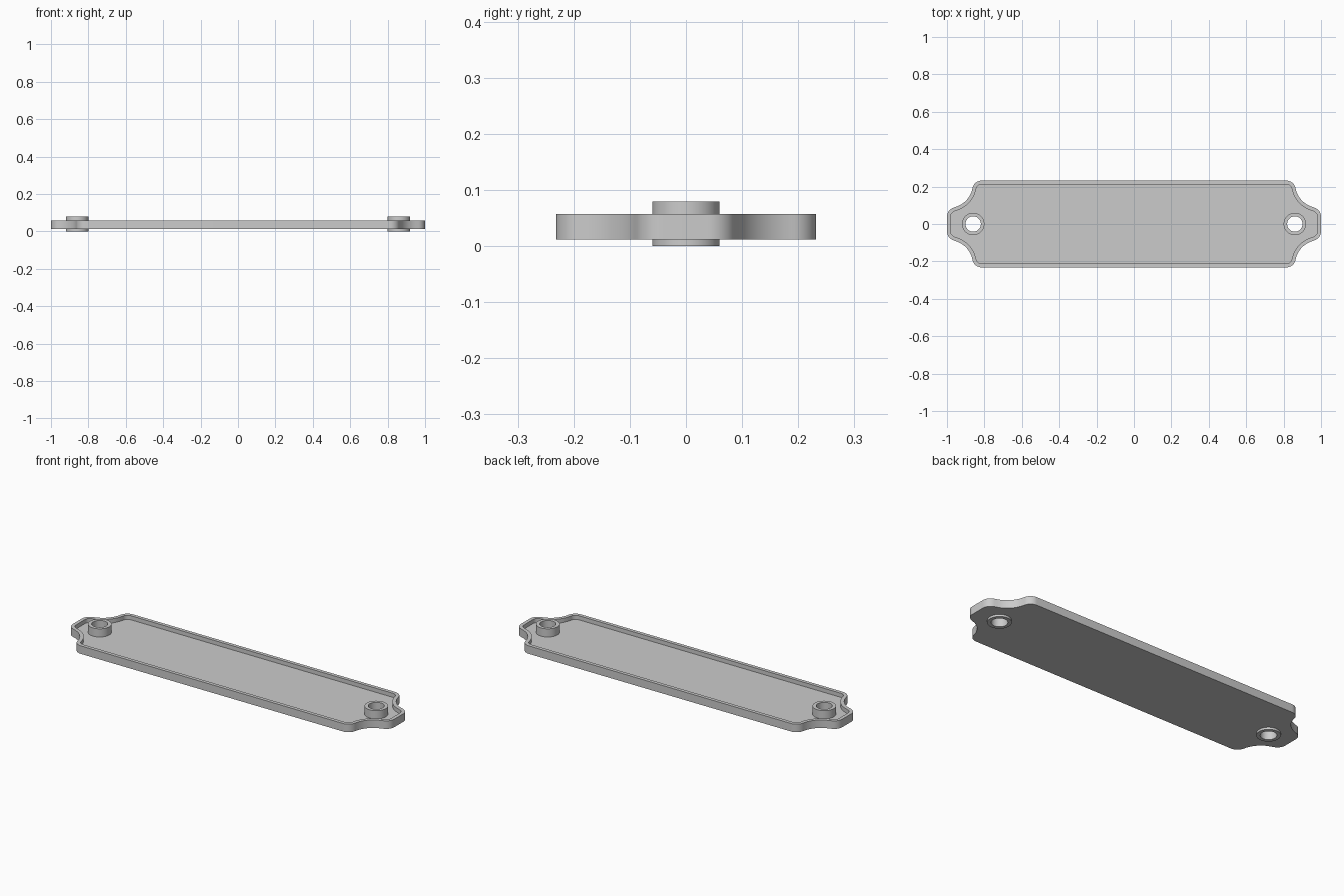
import bpy, bmesh, math
from mathutils import Vector

if "Cube" in bpy.data.objects:
    bpy.data.objects.remove(bpy.data.objects["Cube"])

BOSS_X, BOSS_R, HOLE_R = 0.86, 0.06, 0.041
Z_BOTTOM, Z_FLOOR, Z_RIM, RIM_WIDTH = 0.012, 0.034, 0.057, 0.02


def rounded(corners, steps=10):
    """Closed 2D outline from (x, y, radius) corners, each replaced by an arc."""
    pts = []
    for i, (x, y, r) in enumerate(corners):
        p = Vector((x, y))
        a = (Vector(corners[i - 1][:2]) - p).normalized()
        b = (Vector(corners[(i + 1) % len(corners)][:2]) - p).normalized()
        half = a.angle(b) / 2
        centre = p + (a + b).normalized() * r / math.sin(half)
        start = p + a * r / math.tan(half) - centre
        end = p + b * r / math.tan(half) - centre
        sweep = math.atan2(start.cross(end), start.dot(end))
        for k in range(steps + 1):
            t = sweep * k / steps
            c, s = math.cos(t), math.sin(t)
            pts.append(centre + Vector((start.x * c - start.y * s, start.x * s + start.y * c)))
    return pts


def inset(pts, d):
    """Move a counter-clockwise outline inward by d."""
    out = []
    for i, p in enumerate(pts):
        e1 = (p - pts[i - 1]).normalized()
        e2 = (pts[(i + 1) % len(pts)] - p).normalized()
        n1, n2 = Vector((-e1.y, e1.x)), Vector((-e2.y, e2.x))
        out.append(p + (n1 + n2) * d / (1 + n1.dot(n2)))
    return out


def circle(r, n=48):
    return [Vector((r * math.cos(2 * math.pi * k / n), r * math.sin(2 * math.pi * k / n)))
            for k in range(n)]


def loft(name, loops, closed=False, x=0):
    """Skin (outline, z) loops; cap the ends, or join last to first when closed."""
    bm = bmesh.new()
    rings = [[bm.verts.new((p.x, p.y, z)) for p in pts] for pts, z in loops]
    pairs = list(zip(rings, rings[1:]))
    if closed:
        pairs.append((rings[-1], rings[0]))
    else:
        bm.faces.new(rings[0][::-1])
        bm.faces.new(rings[-1])
    for a, b in pairs:
        for i in range(len(a)):
            j = (i + 1) % len(a)
            bm.faces.new((a[i], a[j], b[j], b[i]))
    bmesh.ops.recalc_face_normals(bm, faces=bm.faces)
    mesh = bpy.data.meshes.new(name)
    bm.to_mesh(mesh)
    bm.free()
    obj = bpy.data.objects.new(name, mesh)
    obj.location.x = x
    bpy.context.collection.objects.link(obj)
    return obj


def smooth(obj):
    bpy.ops.object.select_all(action='DESELECT')
    obj.select_set(True)
    bpy.context.view_layer.objects.active = obj
    bpy.ops.object.shade_smooth_by_angle(angle=math.radians(30))


# Plate outline: one quadrant of corners, mirrored to all four
quad = [(1.0, 0.075, 0.05), (0.88, 0.117, 0.13), (0.855, 0.232, 0.05)]
half = quad + [(-x, y, r) for x, y, r in reversed(quad)]
outer = rounded(half + [(-x, -y, r) for x, y, r in half])
inner = inset(outer, RIM_WIDTH)

# Shallow tray with a raised rim
tray = loft("tray_plate", [(outer, Z_BOTTOM), (outer, Z_RIM), (inner, Z_RIM), (inner, Z_FLOOR)])

# Hollow screw bosses, through the tray at both ends
for side, sx in (("left", -1), ("right", 1)):
    cutter = loft(side + "_hole_cutter", [(circle(0.05), -0.1), (circle(0.05), 0.2)], x=sx * BOSS_X)
    cutter.hide_render = True
    cutter.hide_set(True)
    cut = tray.modifiers.new(side + "_hole", 'BOOLEAN')
    cut.operation = 'DIFFERENCE'
    cut.solver = 'EXACT'
    cut.object = cutter
    boss = loft(side + "_screw_boss",
                [(circle(BOSS_R), 0), (circle(BOSS_R), 0.08),
                 (circle(HOLE_R), 0.08), (circle(HOLE_R), 0)], closed=True, x=sx * BOSS_X)
    smooth(boss)
smooth(tray)
